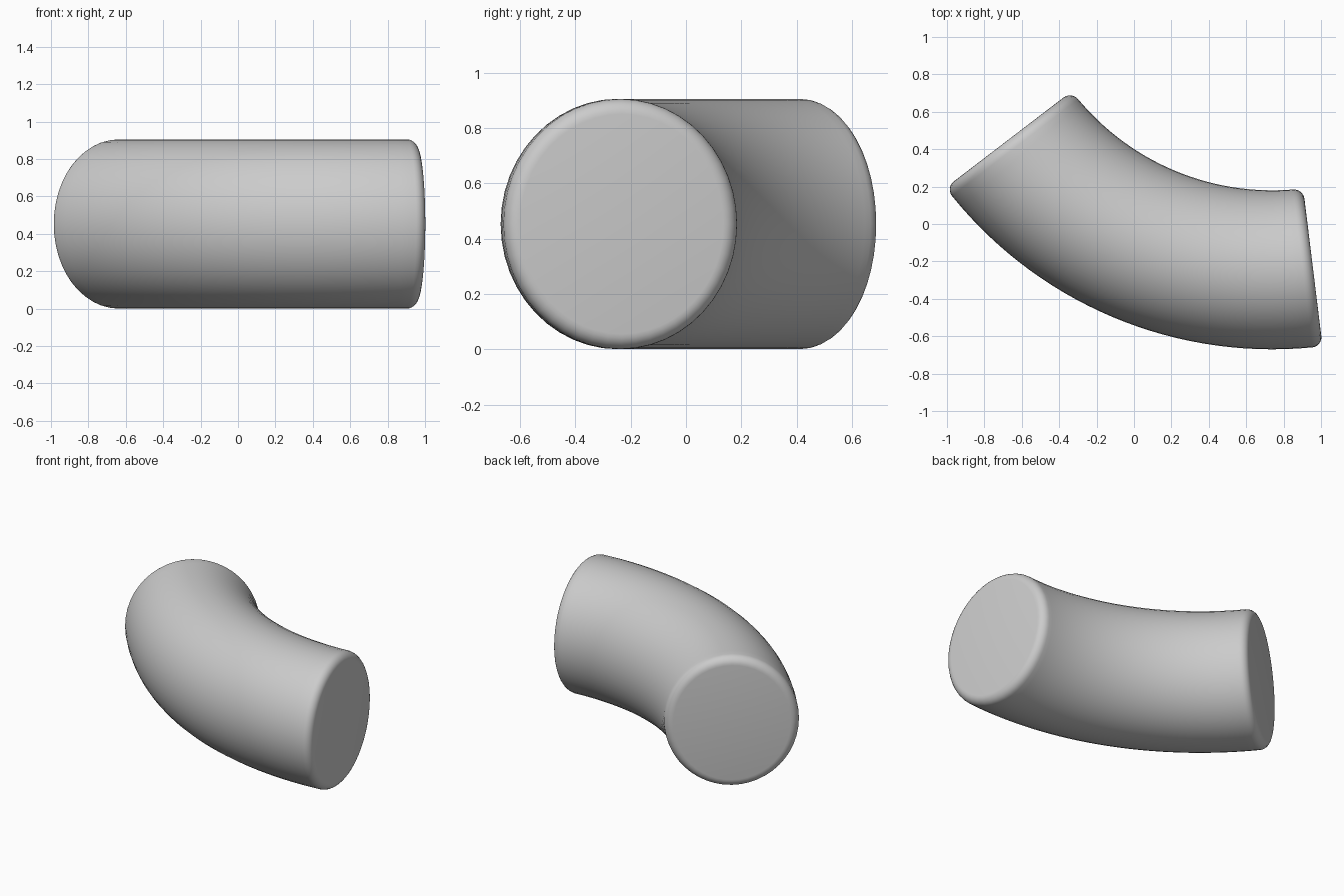
import bpy, bmesh
from math import sin, cos, pi, radians

if "Cube" in bpy.data.objects:
    bpy.data.objects.remove(bpy.data.objects["Cube"])

CX, CY, CZ = 0.74, 1.53, 0.4525      # centre of the bend
R, RY, RZ = 1.775, 0.425, 0.4525     # bend radius, section half sizes
A0, A1 = radians(-52.6), radians(7)  # end planes, measured from -y
FIL, SIDES, STEPS, FSTEPS = 0.055, 48, 28, 6

bm = bmesh.new()


def ring(angle, inset=0.0, shift=0.0):
    """One cross-section; shift moves it along the bend by a true length."""
    verts = []
    for i in range(SIDES):
        t = 2 * pi * i / SIDES
        r = R + (RY - inset) * cos(t)
        a = angle + shift / r
        verts.append(bm.verts.new((CX + r * sin(a), CY - r * cos(a),
                                   CZ + (RZ - inset) * sin(t))))
    return verts


# rounded start rim, bent body, rounded end rim
fillet = [(FIL * (1 - sin(pi / 2 * k / FSTEPS)), FIL * (1 - cos(pi / 2 * k / FSTEPS)))
          for k in range(FSTEPS + 1)]
rings = [ring(A0, ins, sh) for ins, sh in fillet]
m = 0.06
for k in range(STEPS + 1):
    rings.append(ring(A0 + m + (A1 - A0 - 2 * m) * k / STEPS))
rings += [ring(A1, ins, -sh) for ins, sh in reversed(fillet)]

for a, b in zip(rings, rings[1:]):
    for i in range(SIDES):
        j = (i + 1) % SIDES
        bm.faces.new((a[i], a[j], b[j], b[i]))

# flat end caps
bm.faces.new(rings[0])
bm.faces.new(rings[-1])
bmesh.ops.recalc_face_normals(bm, faces=bm.faces)

mesh = bpy.data.meshes.new("bent_tube")
bm.to_mesh(mesh)
bm.free()
tube = bpy.data.objects.new("bent_tube", mesh)
bpy.context.collection.objects.link(tube)
bpy.context.view_layer.objects.active = tube
tube.select_set(True)
bpy.ops.object.shade_smooth_by_angle(angle=radians(30))
